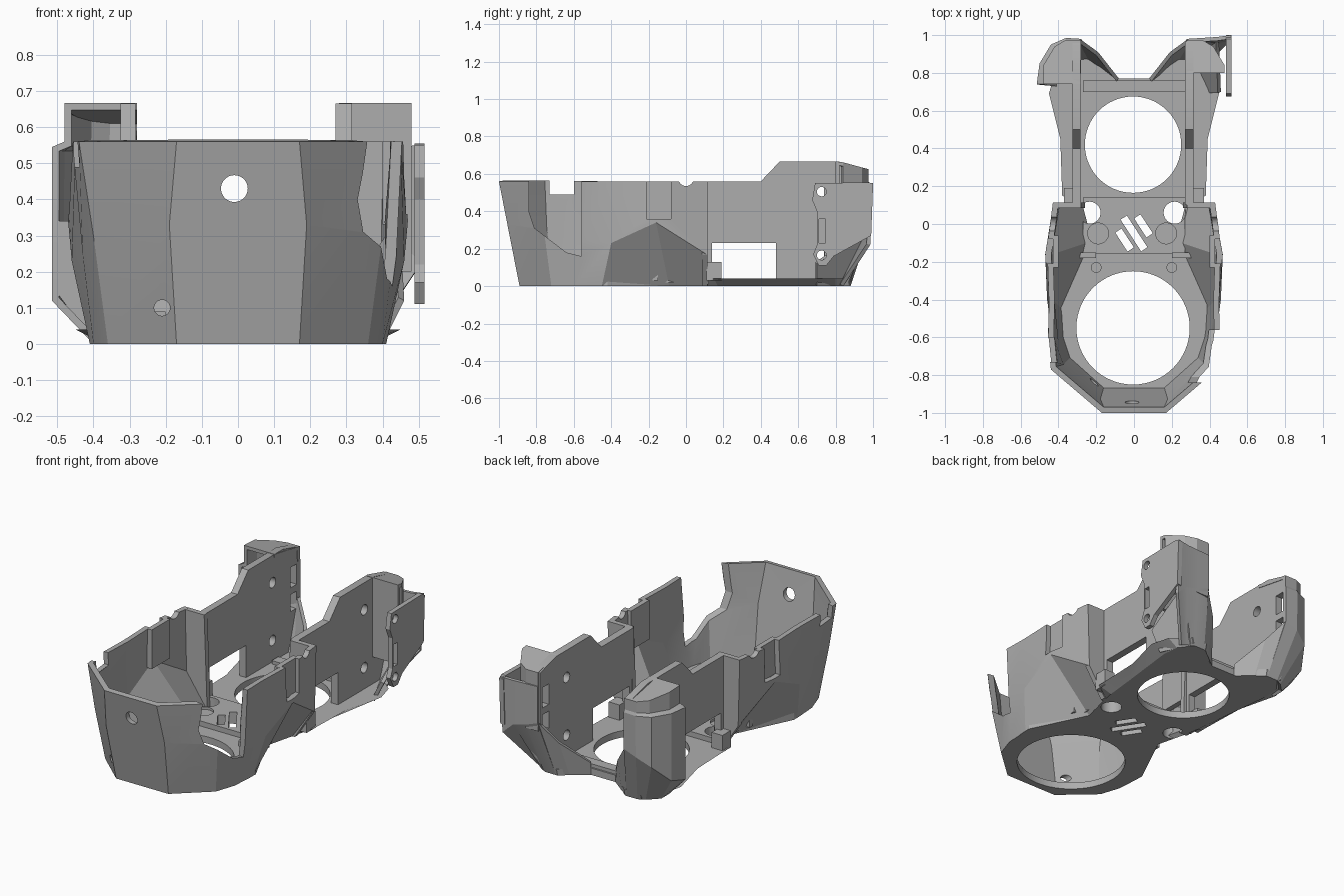
import bpy, bmesh, math
from mathutils import Matrix

cube = bpy.data.objects.get("Cube")
if cube:
    bpy.data.objects.remove(cube, do_unlink=True)

grey = bpy.data.materials.new("plain grey")
grey.use_nodes = True
grey.diffuse_color = (0.42, 0.42, 0.42, 1)
grey.node_tree.nodes["Principled BSDF"].inputs["Base Color"].default_value = (0.42, 0.42, 0.42, 1)


def finish(name, bm):
    mesh = bpy.data.meshes.new(name)
    bm.to_mesh(mesh)
    bm.free()
    mesh.materials.append(grey)
    ob = bpy.data.objects.new(name, mesh)
    bpy.context.collection.objects.link(ob)
    return ob


def apply(ob):
    """Bake the modifiers into the mesh."""
    deps = bpy.context.evaluated_depsgraph_get()
    baked = bpy.data.meshes.new_from_object(ob.evaluated_get(deps))
    ob.modifiers.clear()
    ob.data = baked


def loft(name, low, high):
    """Closed solid between two matching rings."""
    bm = bmesh.new()
    a = [bm.verts.new(p) for p in low]
    b = [bm.verts.new(p) for p in high]
    n = len(a)
    bm.faces.new(a[::-1])
    bm.faces.new(b)
    for i in range(n):
        j = (i + 1) % n
        bm.faces.new((a[i], a[j], b[j], b[i]))
    bmesh.ops.recalc_face_normals(bm, faces=bm.faces)
    return finish(name, bm)


def prism(name, pts, axis, lo, hi):
    """Extrude a flat outline along x, y or z."""
    def place(p, d):
        return {"x": (d, *p), "y": (p[0], d, p[1]), "z": (*p, d)}[axis]
    return loft(name, [place(p, lo) for p in pts], [place(p, hi) for p in pts])


def box(name, x, y, z):
    return prism(name, [(x[0], y[0]), (x[1], y[0]), (x[1], y[1]), (x[0], y[1])], "z", *z)


def rod(name, axis, centre, r, lo, hi):
    ring = [i * math.tau / 64 for i in range(64)]
    return prism(name, [(centre[0] + r * math.cos(t), centre[1] + r * math.sin(t)) for t in ring],
                 axis, lo, hi)


def sheet(name, stations, s=1, thick=0.03):
    """Thin wall; each station is a column of points, running clockwise from above."""
    stations = [[(s * x, y, z) for x, y, z in col] for col in stations][::s]
    bm = bmesh.new()
    cols = [[bm.verts.new(p) for p in col] for col in stations]
    for a, b in zip(cols, cols[1:]):
        for k in range(len(a) - 1):
            bm.faces.new((b[k], a[k], a[k + 1], b[k + 1]))
    ob = finish(name, bm)
    mod = ob.modifiers.new("thickness", "SOLIDIFY")
    mod.thickness, mod.offset, mod.use_even_offset = thick, -1, True
    apply(ob)
    return ob


def cut(ob, *cutters):
    for c in cutters:
        mod = ob.modifiers.new("cut", "BOOLEAN")
        mod.operation, mod.solver, mod.object = "DIFFERENCE", "EXACT", c
    apply(ob)
    for c in cutters:
        bpy.data.objects.remove(c, do_unlink=True)


def mirrored(half):
    return half + [(-x, y) for x, y in half[::-1]]


# Floor plate with a flared rear flange
base = [(.17, -.89), (.36, -.72), (.40, -.60), (.41, -.42), (.25, -.09), (.30, .115), (.31, .17),
        (.33, .36), (.37, .70), (.36, .80), (.30, .88), (.22, .88), (.09, .77)]
rim = [(.17, -.89), (.36, -.72), (.40, -.60), (.41, -.42), (.25, -.09), (.30, .115), (.38, .15),
       (.39, .45), (.45, .69), (.42, .80), (.32, .89), (.22, .89), (.09, .77)]
floor = loft("floor", [(*p, 0) for p in mirrored(base)], [(*p, .04) for p in mirrored(rim)])
platform = box("middle_platform", (-.27, .27), (-.16, .14), (.02, .07))


def slashes():
    out = []
    for x, y, length in ((-.05, -.085, .12), (0, -.05, .2), (.05, -.01, .12)):
        c = box("slash", (-length / 2, length / 2), (-.02, .02), (-.1, .2))
        c.data.transform(Matrix.Translation((x, y, 0)) @ Matrix.Rotation(math.radians(-57), 4, "Z"))
        out.append(c)
    return out


for ob in (floor, platform):
    cut(ob, rod("hole", "z", (-.005, -.55), .30, -.1, .2), rod("hole", "z", (-.005, .42), .255, -.1, .2),
        rod("hole", "z", (-.235, .06), .058, -.1, .2), rod("hole", "z", (.215, .06), .058, -.1, .2),
        *slashes())
cut(platform, *[rod("dimple", "z", (x, -.05), .055, .055, .2) for x in (-.19, .17)])
box("rear_bar", (-.27, .27), (.70, .76), (.01, .06))

# Faceted front shell
half = [[(.30, .11, 0), (.42, .11, .17), (.43, .11, .56)],
        [(.25, -.09, 0), (.47, -.16, .34), (.46, -.12, .56)],
        [(.41, -.45, 0), (.46, -.40, .23), (.45, -.42, .56)],
        [(.40, -.60, 0), (.43, -.62, .25), (.455, -.62, .56)],
        [(.36, -.72, 0), (.40, -.76, .30), (.44, -.77, .56)],
        [(.17, -.89, 0), (.19, -.955, .33), (.17, -1, .56)]]
shell = sheet("front_shell", half + [[(-x, y, z) for x, y, z in col] for col in half[::-1]])
cut(shell, rod("hole", "y", (-.01, .43), .037, -1.2, -.7), rod("hole", "y", (-.21, .10), .022, -1.2, -.7))
cut(shell, prism("side_opening", [(-.84, .7), (-.84, .40), (-.81, .31), (-.64, .18), (-.56, .16),
                                  (-.56, .7)], "x", .2, .7))
cut(shell, box("notch", (-.6, -.3), (-.73, -.60), (.49, .7)))
cut(shell, rod("rim_notch", "x", (0, .575), .04, -.6, .6))


def cap_z(y):
    return .667 - max(0, y - .82) * .27


# Fin outlines: under the cap, and the lower body
cap_line = [(.28, .975), (.36, .975), (.42, .94), (.48, .84), (.48, .74)]
body = [[(.23, .88, 0), (.28, .98, .33), (.28, .98, .545)],
        [(.30, .88, 0), (.36, .98, .30), (.36, .985, .545)],
        [(.34, .86, 0), (.44, .95, .25), (.44, .95, .545)],
        [(.40, .80, 0), (.50, .85, .15), (.50, .85, .545)],
        [(.40, .73, 0), (.515, .74, .12), (.515, .74, .545)]]

for s, side in ((1, "left"), (-1, "right")):
    def sx(a, b):
        return tuple(sorted((s * a, s * b)))

    # Recessed pocket in the shell side
    cut(shell, box("pocket", sx(.40, .6), (-.21, -.08), (.36, .7)))
    box(side + "_pocket_back", sx(.40, .43), (-.23, -.06), (.33, .56))

    # Step wall between the wide front and the narrow rear
    prism(side + "_step_wall", [(s * x, z) for x, z in ((.26, 0), (.31, 0), (.42, .17), (.43, .56), (.28, .56))],
          "y", .085, .115)
    box(side + "_step_block", sx(.30, .37), (.11, .19), (.03, .13))
    rod(side + "_boss", "z", (s * .20, -.23), .028, .02, .07)
    box(side + "_bracket", sx(.20, .31), (-.18, -.15), (.03, .09))

    # Rear side wall with window, screw holes and end slots
    faces = sx(.27, .315) if s > 0 else sx(.283, .325)
    wall = prism(side + "_rear_wall", [(.10, .01), (.10, .56), (.40, .56), (.50, .665), (.82, .665),
                                       (.97, .625), (.97, .33), (.88, .01)], "x", *faces)
    cut(wall, box("window", sx(.2, .4), (.14, .48), (.04, .23)),
        *[rod("screw", "x", (.725, z), .03, *sx(.2, .4)) for z in (.505, .165)],
        *[box("slot", sx(.2, .4), (.89, .95), z) for z in ((.27, .37), (.41, .53))])

    # Low slanted wall joining the rear bar to the fin
    sheet(side + "_rear_skirt", [[(.08, .77, 0), (.08, .77, .07)], [(.17, .84, 0), (.19, .91, .21)],
                                 [(.23, .88, 0), (.28, .975, .33)]], s, .02)

    # Fin cap, set further back on the left
    front = .80 if s > 0 else .74
    cap = cap_line[:4] + [(.48, front), (.28, front)]
    loft(side + "_fin_cap", [(s * x, y, cap_z(y) - .02) for x, y in cap],
         [(s * x, y, cap_z(y)) for x, y in cap])

# Right fin: body wraps round the outside, with a step below the cap
sheet("right_fin", [col + [(x, y, .56), (x, y, cap_z(y) - .002)] for col, (x, y) in zip(body, cap_line)],
      -1, .02)
prism("right_fin_web", [(-.32, .02), (-.32, .34), (-.50, .34), (-.50, .14), (-.41, .02)], "y", .74, .765)

# Left fin: front panel, curtain under the cap, and a rear flange to the mounting plate
box("left_fin_panel", (.31, .48), (.80, .82), (.20, .66))
sheet("left_fin_curtain", [[(x, y, .28), (x, y, cap_z(y) - .002)] for x, y in cap_line[:4]], 1, .02)
sheet("left_fin_flange", body[:2] + [[(.34, .86, 0), (.44, .98, .28), (.44, .99, .545)],
                                     [(.36, .84, 0), (.505, .985, .22), (.512, 1, .55)]], 1, .02)
sheet("left_fin_skirt", [[(.32, .87, 0), (.45, .97, .30)], [(.40, .70, 0), (.46, .70, .12)]], 1, .02)

# Left mounting plate with two holes and a slot
plate = prism("left_mounting_plate", [(.71, .11), (.75, .11), (.79, .16), (.99, .27), (1, .54), (.98, .555),
                                      (.69, .55), (.675, .46), (.70, .40), (.70, .22), (.68, .17)],
              "x", .488, .516)
cut(plate, rod("hole", "x", (.725, .505), .025, .4, .6), rod("hole", "x", (.725, .165), .025, .4, .6),
    box("slot", (.4, .6), (.71, .745), (.23, .36)))

# Smooth the shallow facets, keep sharp edges
bpy.ops.object.select_all(action="DESELECT")
for ob in bpy.context.collection.objects:
    if ob.type == "MESH" and grey.name in ob.data.materials:
        ob.select_set(True)
        bpy.context.view_layer.objects.active = ob
bpy.ops.object.shade_smooth_by_angle(angle=math.radians(15))
